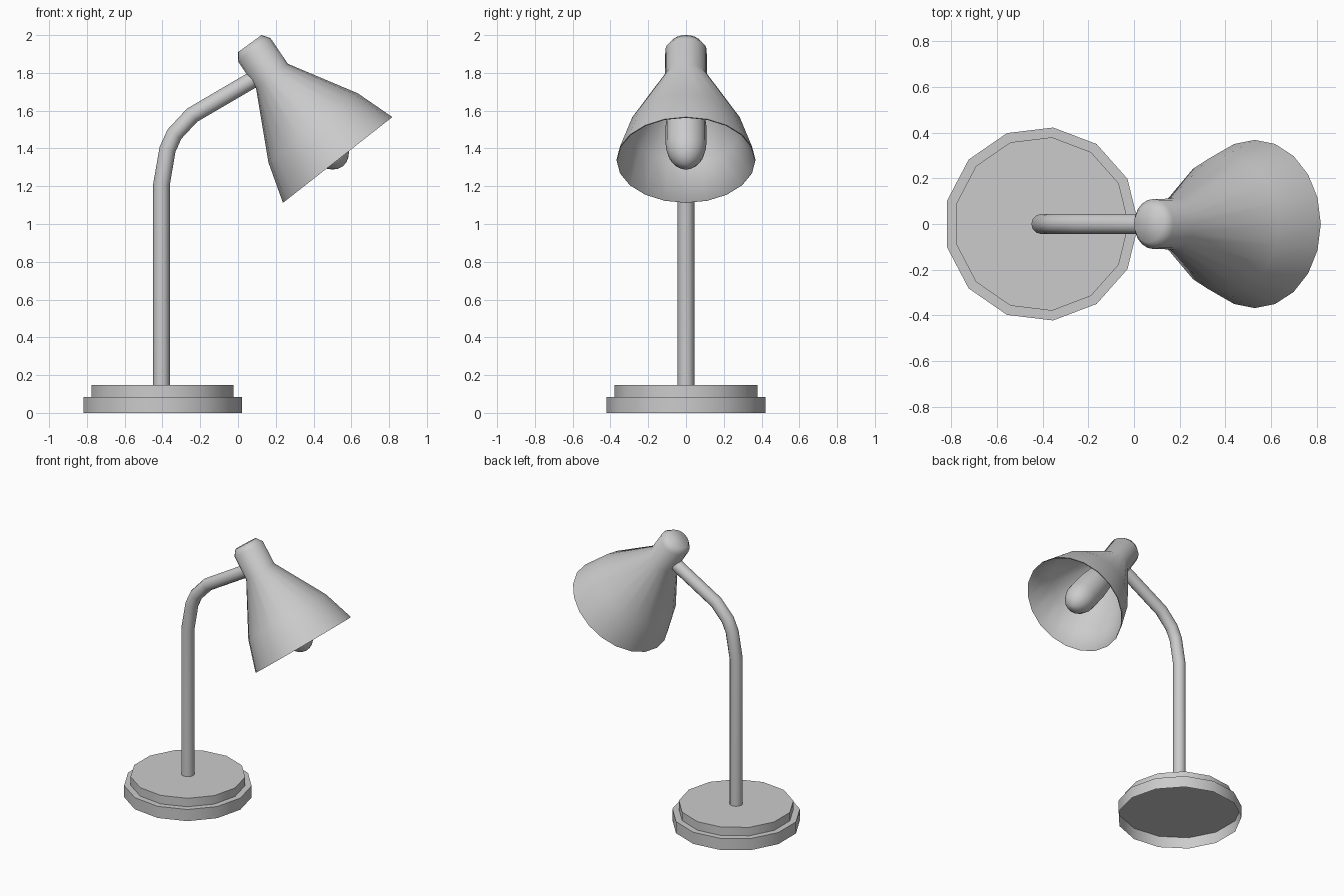
import bpy, bmesh, math
from mathutils import Vector

if "Cube" in bpy.data.objects:
    bpy.data.objects.remove(bpy.data.objects["Cube"])

AXIS_X = -0.405  # base and pole position


def smooth(ob, angle=40):
    bpy.ops.object.select_all(action='DESELECT')
    ob.select_set(True)
    bpy.context.view_layer.objects.active = ob
    bpy.ops.object.shade_smooth_by_angle(angle=math.radians(angle))


def loft(name, pairs, sides, angle=40, cap_start=True, depth=1.0):
    """Skin circles, each given by its two end points (x, z) in the front view."""
    bm = bmesh.new()
    rings = []
    for ax, az, bx, bz in pairs:
        a, b = Vector((ax, 0, az)), Vector((bx, 0, bz))
        c, u = (a + b) / 2, (b - a) / 2
        v = Vector((0, u.length * (depth if u.length < 0.12 else 1), 0))
        ts = [2 * math.pi * i / sides for i in range(sides)]
        rings.append([bm.verts.new(c + u * math.cos(t) + v * math.sin(t)) for t in ts])
    for r, s in zip(rings, rings[1:]):
        for i in range(sides):
            j = (i + 1) % sides
            bm.faces.new((r[i], r[j], s[j], s[i]))
    if cap_start:
        bm.faces.new(rings[0])
    bm.faces.new(rings[-1])
    bmesh.ops.recalc_face_normals(bm, faces=bm.faces)
    me = bpy.data.meshes.new(name)
    bm.to_mesh(me)
    bm.free()
    ob = bpy.data.objects.new(name, me)
    bpy.context.collection.objects.link(ob)
    smooth(ob, angle)


def disc(name, r, z0, z1):
    # 13-sided, open underneath, with a corner towards +x
    u = r * (1 + math.cos(math.pi / 13)) / 2
    loft(name, [(AXIS_X - r, z, AXIS_X + r, z) for z in (z0, z1)], 13, cap_start=False)


# stepped base, hollow from below
disc("base_lower", 0.425, 0.0, 0.085)
disc("base_upper", 0.382, 0.085, 0.147)

# bent pole
path = [(AXIS_X, 0.14), (AXIS_X, 1.21), (-0.373, 1.395), (-0.337, 1.475),
        (-0.243, 1.576), (0.07, 1.759), (0.14, 1.80)]
cu = bpy.data.curves.new("pole", 'CURVE')
cu.dimensions = '3D'
cu.bevel_depth = 0.044
cu.bevel_resolution = 4
cu.use_fill_caps = True
sp = cu.splines.new('POLY')
sp.points.add(len(path) - 1)
for p, (x, z) in zip(sp.points, path):
    p.co = (x, 0, z, 1)
pole = bpy.data.objects.new("pole", cu)
bpy.context.collection.objects.link(pole)
bpy.context.view_layer.objects.active = pole
pole.select_set(True)
bpy.ops.object.convert(target='MESH')
smooth(bpy.context.view_layer.objects.active)

# shade: cap, neck, flared shell, then back up the inside
outer = [(0.0, 1.91, 0.124, 2.0), (0.0, 1.862, 0.172, 1.984), (0.096, 1.716, 0.264, 1.848),
         (0.161, 1.326, 0.634, 1.692), (0.238, 1.112, 0.817, 1.566)]


def inset(p, t=0.006):
    a, b = Vector(p[:2]), Vector(p[2:])
    d = (b - a).normalized() * t
    return (*(a + d), *(b - d))


loft("lamp_shade", outer + [inset(p) for p in outer[:1:-1]], 20, angle=75, depth=1.04)

# bulb on the shade axis: rounded tip, tapering up into the neck
rim = Vector((0.524, 1.345))
up = Vector((-0.616, 0.788))
side = Vector((0.788, 0.616))
s0, length, radius = 0.10, 0.15, 0.108
prof = [(s0 - length * math.cos(t), radius * math.sin(t))
        for t in [math.radians(a) for a in (2, 15, 30, 45, 60, 75, 90)]]
prof += [(0.22, 0.108), (0.34, 0.095), (0.44, 0.078), (0.556, 0.06)]
pairs = []
for s, r in prof:
    c = rim + up * s
    pairs.append((*(c - side * r), *(c + side * r)))
loft("bulb", pairs, 16)
